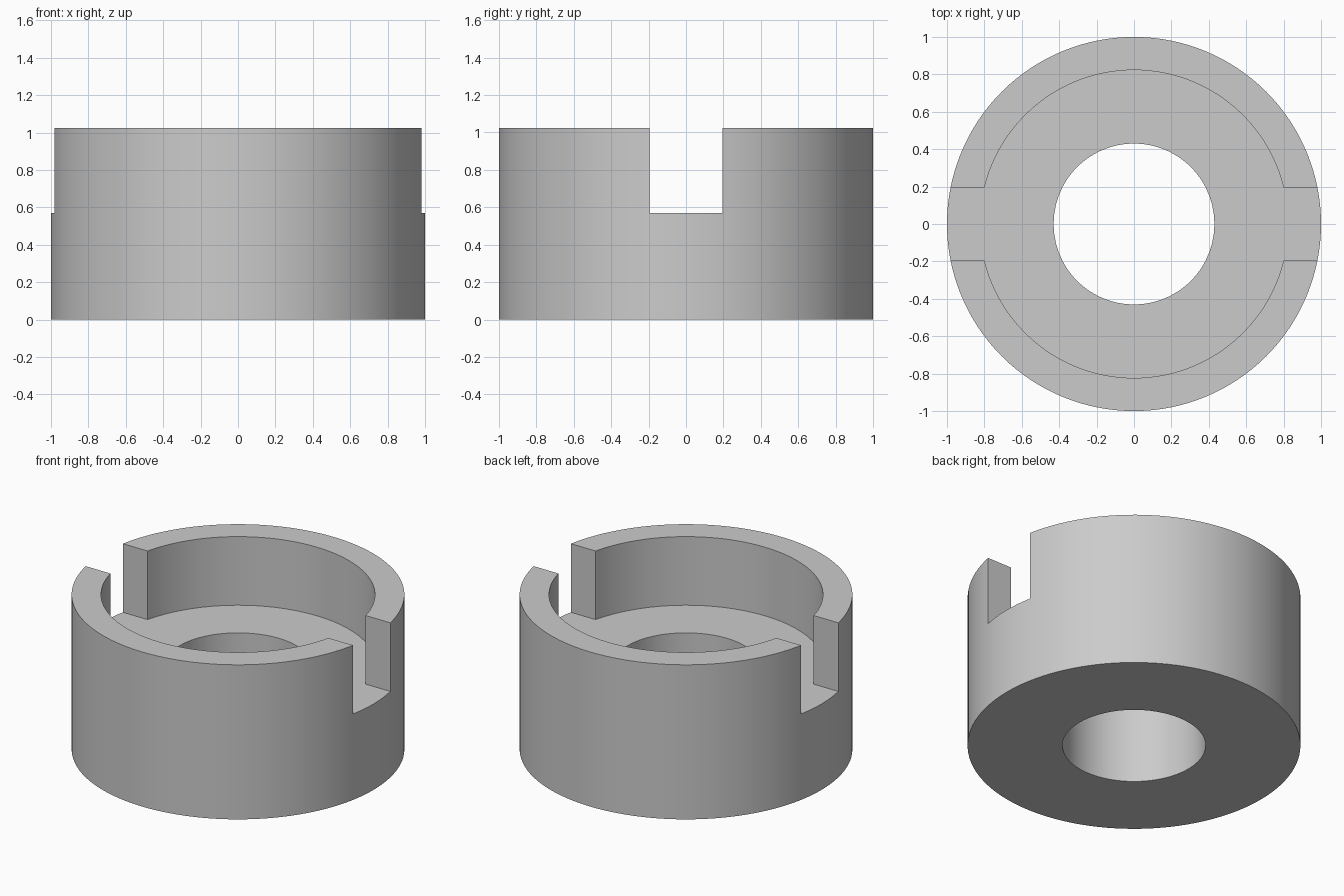
import bpy, bmesh
from math import asin, cos, sin, pi, radians

cube = bpy.data.objects.get("Cube")
if cube:
    bpy.data.objects.remove(cube)

BORE, RECESS, OUTER = 0.43, 0.823, 1.0
FLOOR, TOP, SLOT_HALF = 0.57, 1.025, 0.195
SLOT_STEPS, WALL_STEPS = 8, 56


def ring_angles(radius):
    """Angles round one ring, with vertices exactly on the slot sides."""
    a = asin(SLOT_HALF / radius)
    half = [-a + 2 * a * i / SLOT_STEPS for i in range(SLOT_STEPS)]
    half += [a + (pi - 2 * a) * i / WALL_STEPS for i in range(WALL_STEPS)]
    return half + [t + pi for t in half]


def raise_faces(bm, faces, height, keep):
    """Extrude faces straight up and return the raised geometry."""
    out = bmesh.ops.extrude_face_region(bm, geom=faces, use_keep_orig=keep)["geom"]
    verts = [g for g in out if isinstance(g, bmesh.types.BMVert)]
    bmesh.ops.translate(bm, verts=verts, vec=(0, 0, height))
    return [g for g in out if isinstance(g, bmesh.types.BMFace)]


# Flat annulus of two bands: the inner floor and the rim
bm = bmesh.new()
rings = [[bm.verts.new((r * cos(t), r * sin(t), 0)) for t in ring_angles(r)]
         for r in (BORE, RECESS, OUTER)]
count = len(rings[0])
for inner, outer in zip(rings, rings[1:]):
    for i in range(count):
        j = (i + 1) % count
        bm.faces.new((inner[i], outer[i], outer[j], inner[j]))

# Thick base with the through bore
raised = raise_faces(bm, bm.faces[:], FLOOR, True)

# Two curved walls, leaving the slots open on the left and right
walls = []
for f in raised:
    c = f.calc_center_median()
    if c.xy.length > RECESS and abs(c.y) > SLOT_HALF:
        walls.append(f)
raise_faces(bm, walls, TOP - FLOOR, False)
bmesh.ops.recalc_face_normals(bm, faces=bm.faces[:])

mesh = bpy.data.meshes.new("slotted_collar")
bm.to_mesh(mesh)
bm.free()
collar = bpy.data.objects.new("slotted_collar", mesh)
bpy.context.collection.objects.link(collar)

# Plain grey finish
grey = bpy.data.materials.new("plain_grey")
grey.use_nodes = True
color = (0.6, 0.6, 0.6, 1)
grey.diffuse_color = color
grey.node_tree.nodes["Principled BSDF"].inputs["Base Color"].default_value = color
mesh.materials.append(grey)

bpy.ops.object.select_all(action="DESELECT")
collar.select_set(True)
bpy.context.view_layer.objects.active = collar
bpy.ops.object.shade_smooth_by_angle(angle=radians(30))
